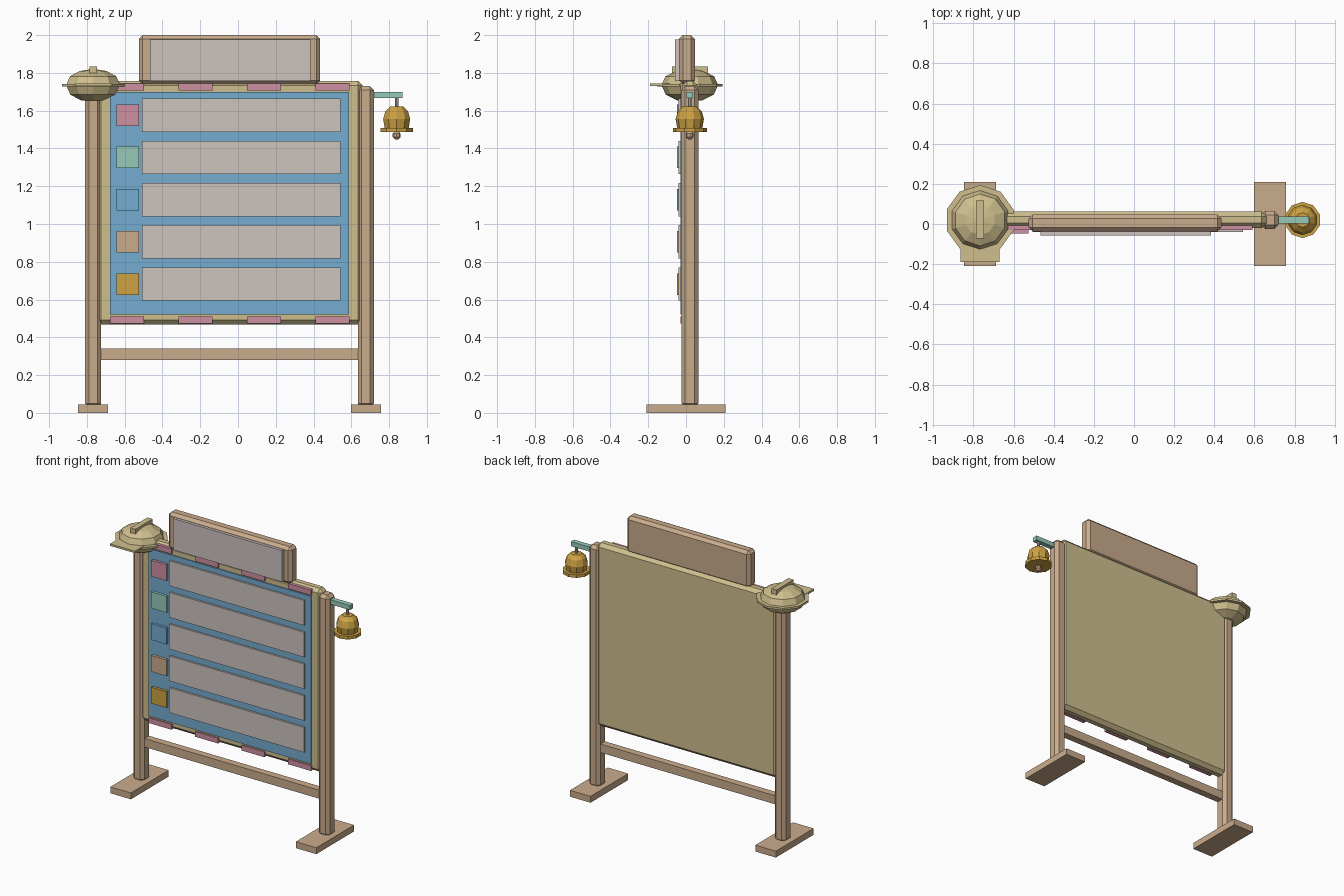
import bpy, bmesh, math
from mathutils import Matrix, Vector

cube = bpy.data.objects.get("Cube")
if cube:
    bpy.data.objects.remove(cube, do_unlink=True)


def material(name, code):
    """Flat material from an sRGB hex code."""
    rgb = [c / 255 for c in bytes.fromhex(code)]
    lin = [c / 12.92 if c < 0.04 else ((c + 0.055) / 1.055) ** 2.4 for c in rgb]
    m = bpy.data.materials.new(name)
    m.use_nodes = True
    m.diffuse_color = (*lin, 1)
    m.node_tree.nodes["Principled BSDF"].inputs["Base Color"].default_value = (*lin, 1)
    return m


WOOD = material("tan_wood", "CAAC8C")
KHAKI = material("khaki", "CFBF8E")
BLUE = material("sky_blue", "74ACD0")
PAPER = material("pale_grey", "CCC4BE")
PINK = material("rose_pink", "CE90A2")
MINT = material("mint_green", "96CBB8")
GOLD = material("brass_gold", "CDA244")


def finish(name, bm, mat):
    bmesh.ops.recalc_face_normals(bm, faces=bm.faces)
    mesh = bpy.data.meshes.new(name)
    bm.to_mesh(mesh)
    bm.free()
    mesh.materials.append(mat)
    ob = bpy.data.objects.new(name, mesh)
    bpy.context.collection.objects.link(ob)
    return ob


def box(name, xs, ys, zs, mat, bevel=0):
    """Box between pairs of limits, with an optional one-step chamfer."""
    lo, hi = (Vector(p) for p in zip(xs, ys, zs))
    bm = bmesh.new()
    bmesh.ops.create_cube(bm, size=1, matrix=Matrix.Translation((lo + hi) / 2)
                          @ Matrix.Diagonal((*(hi - lo), 1)))
    if bevel:
        bmesh.ops.bevel(bm, geom=bm.edges[:], offset=bevel, segments=1,
                        affect='EDGES', profile=0.5)
    return finish(name, bm, mat)


def lathe(name, x, y, profile, mat, sides=10):
    """Faceted solid of revolution from (radius, height) points."""
    bm = bmesh.new()
    rings = []
    for r, z in profile:
        angles = [math.pi / 2 + 2 * math.pi * i / sides for i in range(sides)]
        rings.append([bm.verts.new((x + r * math.cos(a), y + r * math.sin(a), z))
                      for a in angles])
    for a, b in zip(rings, rings[1:]):
        for i in range(sides):
            j = (i + 1) % sides
            bm.faces.new((a[i], a[j], b[j], b[i]))
    bm.faces.new(rings[0])
    bm.faces.new(rings[-1])
    return finish(name, bm, mat)


MID_X, MID_Y, HALF = -0.045, 0.02, 0.722

# Posts and feet
for side, s in (("right", -1), ("left", 1)):
    px = MID_X + s * HALF
    box(side + "_post", (px - 0.043, px + 0.043), (MID_Y - 0.045, MID_Y + 0.045),
        (0.03, 1.73), WOOD, 0.021)
    box(side + "_foot", (px - 0.08, px + 0.08), (-0.21, 0.21), (0, 0.045), WOOD)

# Lower rail, board and front panel
box("cross_rail", (-0.74, 0.65), (-0.005, 0.045), (0.28, 0.34), WOOD)
box("board", (-0.75, 0.66), (-0.02, 0.062), (0.467, 1.757), KHAKI, 0.024)
box("blue_panel", (-0.678, 0.588), (-0.028, 0), (0.52, 1.7), BLUE)

# Rows: a coloured tile and a blank strip each
for i, mat in enumerate((GOLD, WOOD, BLUE, MINT, PINK)):
    z = 0.682 + 0.2235 * i
    box(f"row_tile_{i + 1}", (-0.643, -0.525), (-0.047, -0.02), (z - 0.057, z + 0.057), mat)
    box(f"row_strip_{i + 1}", (-0.507, 0.543), (-0.041, -0.02), (z - 0.088, z + 0.088), PAPER)

# Pink trim tabs along the top and bottom edges
for i in range(4):
    x = -0.678 + 0.3625 * i
    for edge, z in (("top", 1.708), ("bottom", 0.472)):
        box(f"{edge}_tab_{i + 1}", (x, x + 0.18), (-0.03, 0), (z, z + 0.037), PINK)

# Header sign
box("header_sign", (-0.525, 0.435), (-0.037, 0.047), (1.74, 2.0), WOOD, 0.02)
box("header_plate", (-0.467, 0.383), (-0.057, -0.03), (1.758, 1.978), PAPER)

# Helmet on the right post
hx = MID_X - HALF
lathe("helmet_dome", hx, MID_Y,
      [(0.068, 1.655), (0.127, 1.685), (0.15, 1.735), (0.129, 1.782),
       (0.075, 1.81), (0.005, 1.82)], KHAKI)
lathe("helmet_brim", hx, MID_Y, [(0.174, 1.728), (0.174, 1.742)], KHAKI)
box("helmet_visor", (hx - 0.097, hx + 0.097), (-0.19, -0.08), (1.73, 1.744), KHAKI)
box("helmet_crest", (hx - 0.02, hx + 0.02), (-0.073, 0.117), (1.79, 1.833), KHAKI)

# Bell on a bracket from the left post
bx = 0.84
box("bell_bracket", (0.715, 0.871), (0.002, 0.038), (1.668, 1.7), MINT)
lathe("bell_rod", bx, MID_Y, [(0.009, 1.61), (0.009, 1.675)], PAPER, 8)
lathe("bell_dome", bx, MID_Y,
      [(0.066, 1.505), (0.075, 1.555), (0.063, 1.597), (0.036, 1.622)], GOLD)
lathe("bell_rim", bx, MID_Y, [(0.09, 1.487), (0.09, 1.509)], GOLD)
lathe("bell_clapper", bx, MID_Y,
      [(0.008, 1.448), (0.021, 1.46), (0.021, 1.478), (0.01, 1.49)], WOOD, 8)
